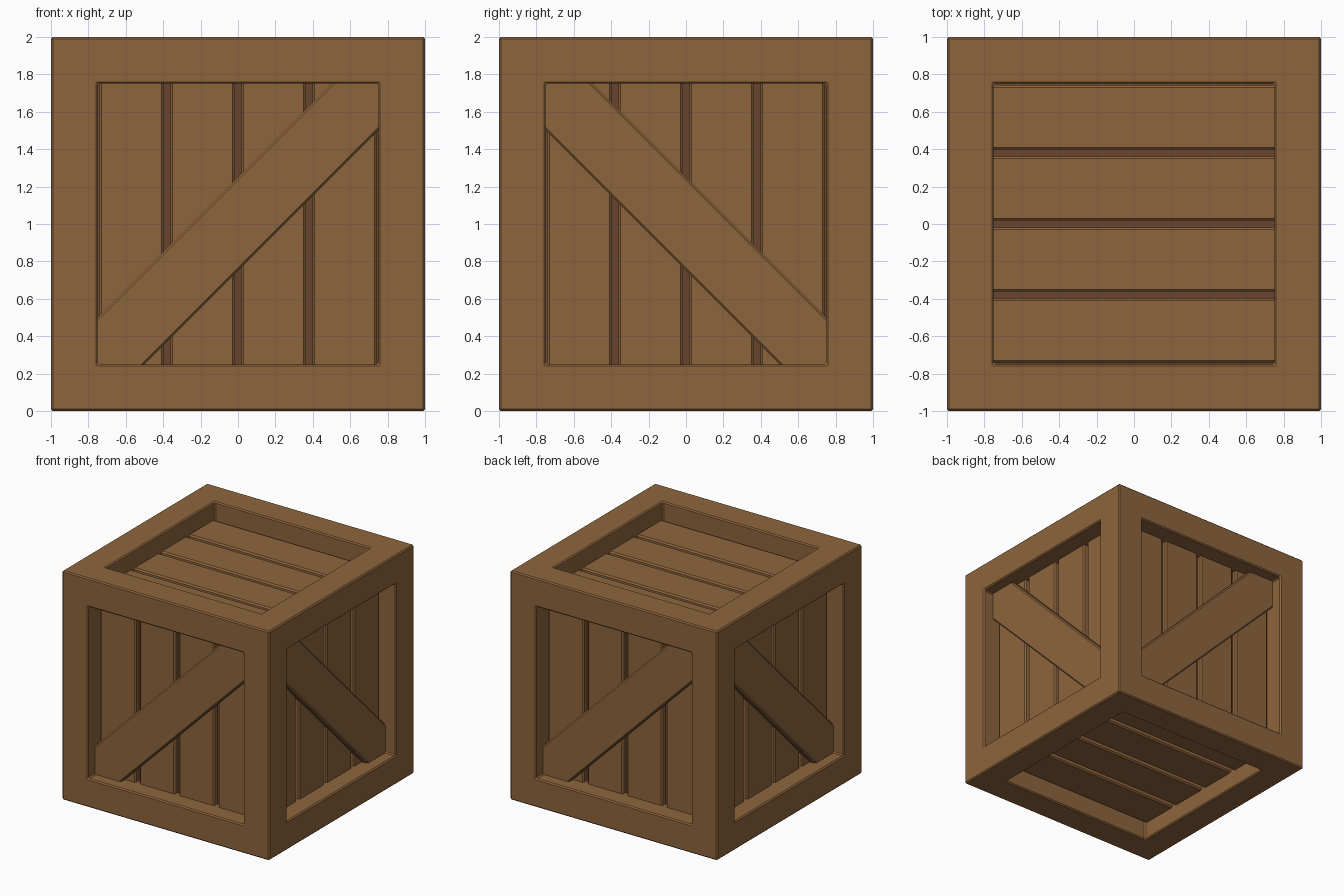
import bpy, bmesh
from math import radians, sqrt
from mathutils import Matrix, Vector
from itertools import product

if "Cube" in bpy.data.objects:
    bpy.data.objects.remove(bpy.data.objects["Cube"])

CENTRE = Matrix.Translation((0, 0, 1))


def material(name, rgb):
    m = bpy.data.materials.new(name)
    m.diffuse_color = (*rgb, 1)
    m.use_nodes = True
    m.node_tree.nodes["Principled BSDF"].inputs["Base Color"].default_value = m.diffuse_color
    return m


WOOD = material("wood", (0.27, 0.13, 0.047))
DARK = material("dark_wood", (0.145, 0.06, 0.025))


def finish(name, bm, matrix, mat, bevel):
    bmesh.ops.recalc_face_normals(bm, faces=bm.faces)
    mesh = bpy.data.meshes.new(name)
    bm.to_mesh(mesh)
    bm.free()
    mesh.materials.append(mat)
    ob = bpy.data.objects.new(name, mesh)
    ob.matrix_world = CENTRE @ matrix
    bpy.context.collection.objects.link(ob)
    if bevel:
        mod = ob.modifiers.new("chamfer", 'BEVEL')
        mod.width = bevel
        mod.segments = 1
        mod.limit_method = 'ANGLE'
    return ob


def box(name, size, matrix, mat=WOOD, bevel=0.012):
    bm = bmesh.new()
    bmesh.ops.create_cube(bm, size=1)
    bmesh.ops.scale(bm, vec=size, verts=bm.verts)
    return finish(name, bm, matrix, mat, bevel)


# Frame: the twelve beams as one shell, from a 3x3x3 cell grid
def frame():
    cuts = (-1, -0.75, 0.75, 1)

    def solid(c):
        return all(0 <= i <= 2 for i in c) and sum(i != 1 for i in c) >= 2

    bm = bmesh.new()
    verts = {}
    for cell in product(range(3), repeat=3):
        if not solid(cell):
            continue
        for axis, side in product(range(3), (0, 1)):
            near = list(cell)
            near[axis] += 2 * side - 1
            if solid(near):
                continue
            ring = []
            for a, b in ((0, 0), (1, 0), (1, 1), (0, 1)):
                p = list(cell)
                p[axis] += side
                p[(axis + 1) % 3] += a
                p[(axis + 2) % 3] += b
                key = tuple(p)
                if key not in verts:
                    verts[key] = bm.verts.new(Vector([cuts[i] for i in key]))
                ring.append(verts[key])
            bm.faces.new(ring)
    finish("frame", bm, Matrix(), WOOD, 0.01)


frame()

# Dark core seen through the gaps between planks
box("inner_core", (1.6, 1.6, 1.6), Matrix(), DARK, 0)


# Four planks lying on the outward side (-y) of a panel
def planks(name, turn, upright):
    for i in range(4):
        off = -0.57 + 0.38 * i
        size = (0.344, 0.065, 1.6) if upright else (1.6, 0.065, 0.344)
        pos = (off, -0.8125, 0) if upright else (0, -0.8125, off)
        box(f"{name}_plank_{i + 1}", size, turn @ Matrix.Translation(pos))


# Four sides: upright planks and a diagonal brace of alternating slope
for k, name in enumerate(("front", "right", "back", "left")):
    turn = Matrix.Rotation(radians(90 * k), 4, 'Z')
    planks(name, turn, True)
    slope = Matrix.Rotation(radians(-45 if k % 2 == 0 else 45), 4, 'Y')
    box(f"{name}_brace", (2.2, 0.08, 0.5 / sqrt(2)),
        turn @ Matrix.Translation((0, -0.86, 0)) @ slope)

# Lid and base: planks running along x
planks("top", Matrix.Rotation(radians(-90), 4, 'X'), False)
planks("bottom", Matrix.Rotation(radians(90), 4, 'X'), False)
